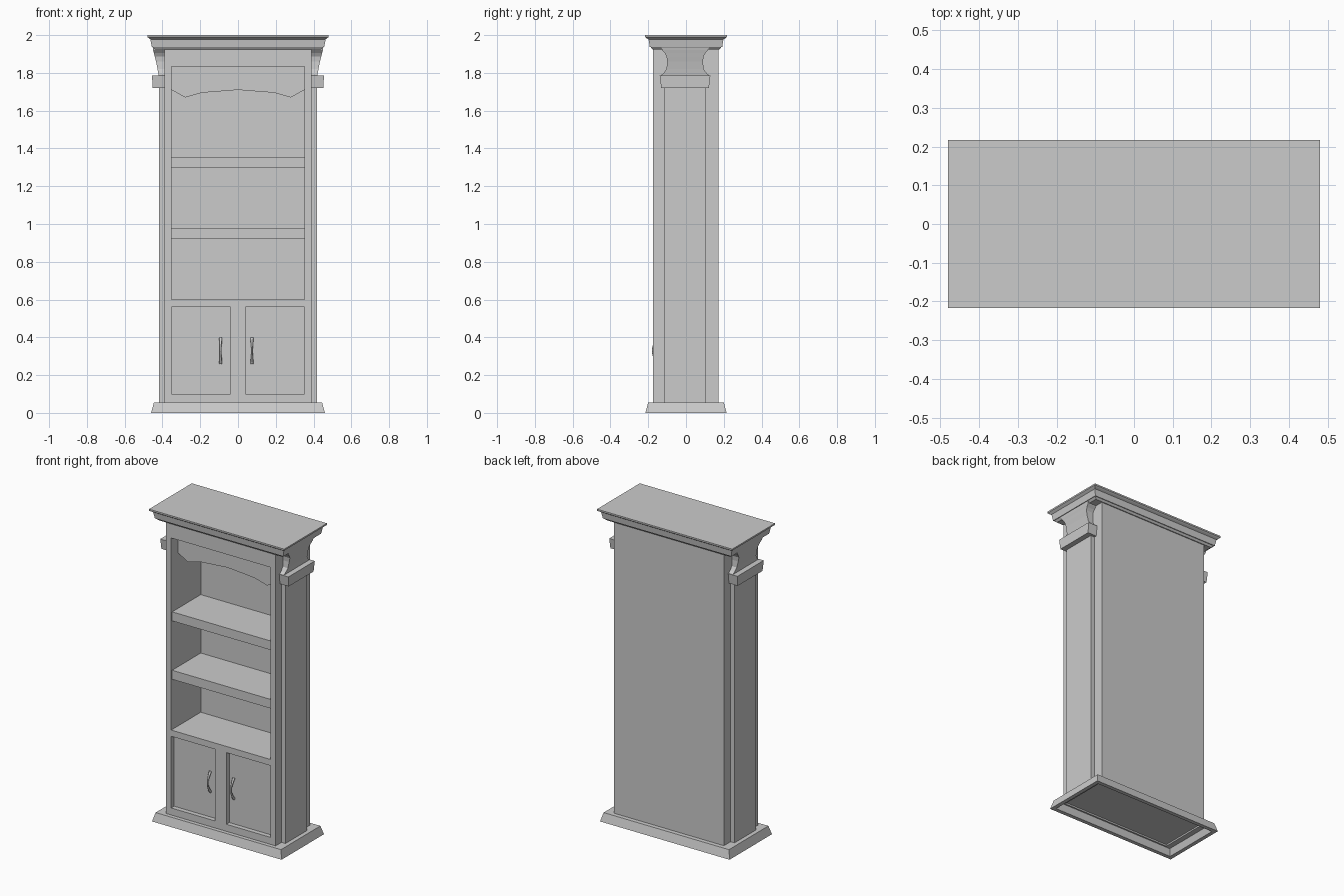
import bpy, bmesh
from math import pi, sin

if "Cube" in bpy.data.objects:
    bpy.data.objects.remove(bpy.data.objects["Cube"])


def finish(name, bm):
    bmesh.ops.recalc_face_normals(bm, faces=bm.faces)
    me = bpy.data.meshes.new(name)
    bm.to_mesh(me)
    bm.free()
    ob = bpy.data.objects.new(name, me)
    bpy.context.collection.objects.link(ob)
    return ob


def loft(name, sections, ring=False):
    """Stack rectangles (z, x0, x1, y0, y1); ring joins the last to the first."""
    bm = bmesh.new()
    loops = [[bm.verts.new((x, y, z)) for x, y in
              ((x0, y0), (x1, y0), (x1, y1), (x0, y1))]
             for z, x0, x1, y0, y1 in sections]
    pairs = list(zip(loops, loops[1:]))
    if ring:
        pairs.append((loops[-1], loops[0]))
    else:
        bm.faces.new(loops[0])
        bm.faces.new(loops[-1])
    for a, b in pairs:
        for i in range(4):
            j = (i + 1) % 4
            bm.faces.new((a[i], a[j], b[j], b[i]))
    return finish(name, bm)


def box(name, x0, x1, y0, y1, z0, z1):
    return loft(name, [(z0, x0, x1, y0, y1), (z1, x0, x1, y0, y1)])


def centred(rows):
    return [(z, -hx, hx, -hy, hy) for z, hx, hy in rows]


FRONT, BACK, INNER = -0.175, 0.172, 0.125

# Hollow sloped plinth and stepped crown
loft("base_plinth", centred([
    (0, .46, .215), (.055, .445, .2), (.055, .385, .165),
    (.04, .385, .165), (.04, .42, .175), (0, .435, .19)]), ring=True)
loft("crown", centred([
    (1.925, .44, .178), (1.937, .452, .187), (1.937, .456, .192),
    (1.978, .464, .198), (1.984, .472, .209), (1.99, .48, .217),
    (2.0, .48, .217)]))

# Carcass
box("back_panel", -.352, .352, INNER, BACK, .05, 1.93)
box("top_header", -.352, .352, FRONT, INNER, 1.833, 1.93)
box("lower_cabinet", -.352, .352, -.145, INNER, .05, .6)
box("bottom_rail", -.352, .352, FRONT, -.145, .05, .1)
box("middle_rail", -.352, .352, FRONT, -.145, .56, .6)
box("centre_stile", -.04, .04, FRONT, -.145, .1, .56)

# Shelves
for i, z in enumerate((.922, 1.297)):
    box(f"shelf_{i + 1}", -.352, .352, -.165, INNER, z, z + .058)

# Shaped valance under the header
half = [(.352, 1.71), (.28, 1.67), (.19, 1.695), (.1, 1.702)]
outline = ([(-.352, 1.833)] + [(-x, z) for x, z in half] + [(0, 1.71)]
           + half[::-1] + [(.352, 1.833)])
bm = bmesh.new()
face = bm.faces.new([bm.verts.new((x, -.105, z)) for x, z in outline])
ext = bmesh.ops.extrude_face_region(bm, geom=[face])
bmesh.ops.translate(bm, vec=(0, .025, 0),
                    verts=[g for g in ext["geom"] if isinstance(g, bmesh.types.BMVert)])
finish("valance", bm)

# Side walls, pilasters, capitals and handles on both sides
for s, side in ((-1, "left"), (1, "right")):
    box(f"{side}_wall", s * .352, s * .39, FRONT, BACK, .05, 1.93)
    box(f"{side}_pilaster", s * .39, s * .418, -.115, .105, .05, 1.73)
    loft(f"{side}_capital_block", [
        (1.72, s * .385, s * .452, -.131, .121),
        (1.785, s * .385, s * .455, -.139, .129)])
    loft(f"{side}_corbel", [
        (z, s * .385, s * x, -.005 - h, -.005 + h) for z, x, h in (
            (1.785, .42, .13), (1.797, .422, .115), (1.82, .426, .098),
            (1.86, .434, .095), (1.888, .441, .098), (1.905, .445, .108),
            (1.92, .449, .122), (1.935, .452, .126))])

    # Bowed door handle, thicker at its ends
    cu = bpy.data.curves.new(f"{side}_door_handle", "CURVE")
    cu.dimensions = "3D"
    cu.bevel_depth = .006
    cu.bevel_resolution = 2
    cu.use_fill_caps = True
    sp = cu.splines.new("POLY")
    n = 12
    sp.points.add(n)
    for i, p in enumerate(sp.points):
        t = i / n
        p.co = (s * .083 - .009, -.148 - .028 * sin(pi * t), .262 + .134 * t, 1)
        p.radius = 1.4 - .6 * sin(pi * t)
    ob = bpy.data.objects.new(f"{side}_door_handle", cu)
    bpy.context.collection.objects.link(ob)
